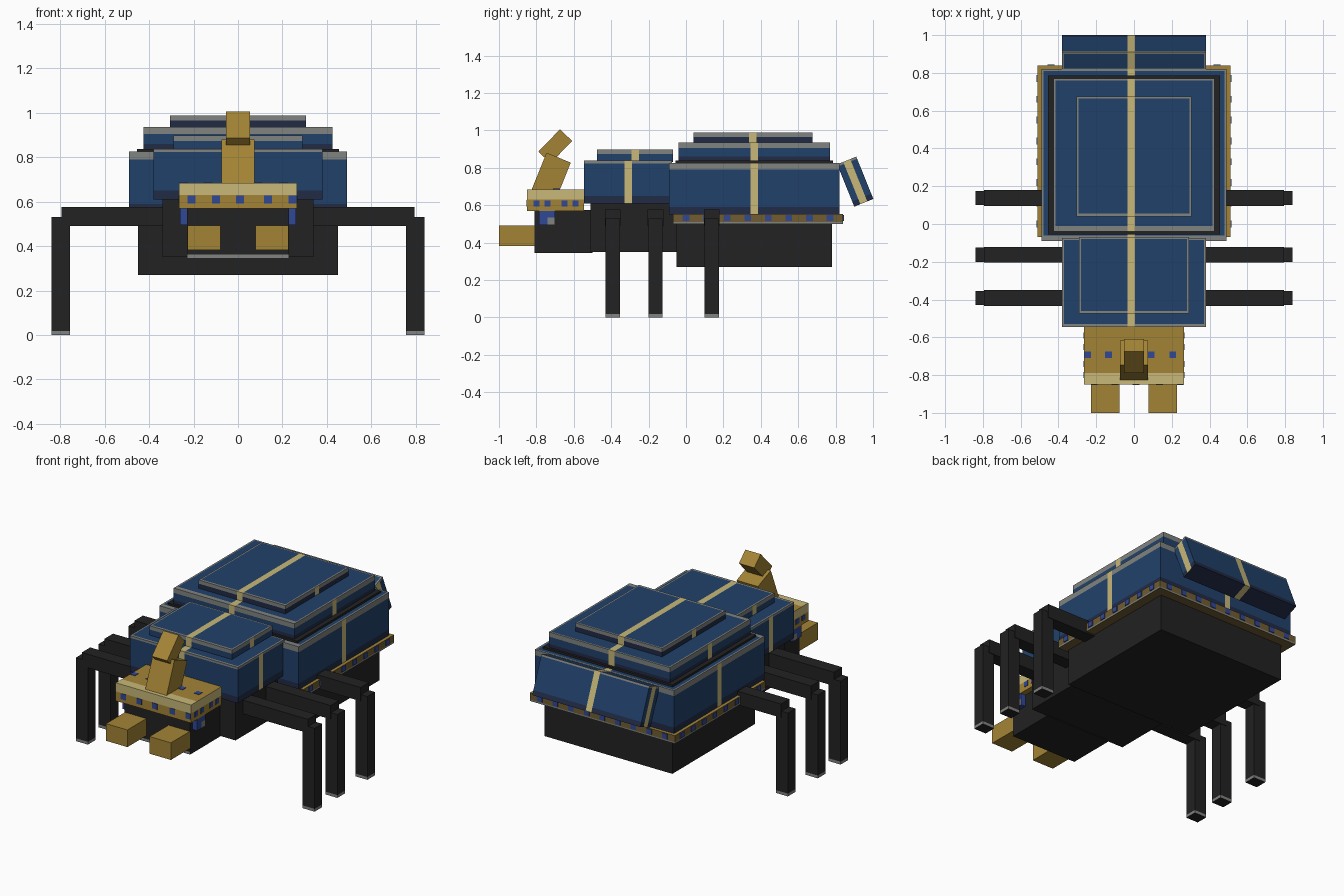
import bpy, bmesh, math
from mathutils import Matrix, Vector

if "Cube" in bpy.data.objects:
    bpy.data.objects.remove(bpy.data.objects["Cube"])


def material(name, rgb):
    m = bpy.data.materials.new(name)
    m.diffuse_color = (*rgb, 1)
    m.use_nodes = True
    m.node_tree.nodes["Principled BSDF"].inputs["Base Color"].default_value = m.diffuse_color
    return m


MATS = [material(n, c) for n, c in (
    ("blue", (0.015, 0.053, 0.145)), ("navy", (0.015, 0.024, 0.062)),
    ("grey", (0.22, 0.23, 0.215)), ("pale_gold", (0.58, 0.48, 0.19)),
    ("gold", (0.37, 0.23, 0.036)), ("brown", (0.16, 0.107, 0.032)),
    ("black", (0.016, 0.016, 0.016)), ("bright_blue", (0.03, 0.065, 0.31)))]
BLUE, NAVY, GREY, PALE, GOLD, BROWN, BLACK, BRIGHT = range(8)


def blocks(name, boxes, rule, cuts=(), tilt=0.0, at=(0, 0, 0)):
    """Boxes given as (lo, hi); cuts are (axis, value); rule(centre, normal) gives a colour."""
    bm = bmesh.new()
    for lo, hi in boxes:
        lo, hi = Vector(lo), Vector(hi)
        mat = Matrix.Translation((lo + hi) / 2) @ Matrix.Diagonal((*(hi - lo), 1))
        bmesh.ops.create_cube(bm, size=1, matrix=mat)
    for axis, value in cuts:
        p, n = Vector((0, 0, 0)), Vector((0, 0, 0))
        p[axis], n[axis] = value, 1
        bmesh.ops.bisect_plane(bm, geom=bm.verts[:] + bm.edges[:] + bm.faces[:],
                               plane_co=p, plane_no=n)
    bm.normal_update()
    for f in bm.faces:
        f.material_index = rule(f.calc_center_median(), f.normal) if callable(rule) else rule
    bm.transform(Matrix.Translation(at) @ Matrix.Rotation(math.radians(tilt), 4, 'X'))
    me = bpy.data.meshes.new(name)
    bm.to_mesh(me)
    bm.free()
    for m in MATS:
        me.materials.append(m)
    ob = bpy.data.objects.new(name, me)
    bpy.context.collection.objects.link(ob)
    return ob


def shell(name, lo, hi, trim, lower, body=BLUE, front=0.015, tilt=0.0, at=(0, 0, 0)):
    """Armour slab: grey upper trim, navy lower band, pale stripe on every side."""
    cy, cx, edge = (lo[1] + hi[1]) / 2, -0.015, 0.01
    cuts = [(0, cx - 0.02), (0, cx + 0.02), (1, cy - 0.02), (1, cy + 0.02),
            (0, lo[0] + edge), (0, hi[0] - edge), (1, lo[1] + front), (1, hi[1] - edge),
            (2, hi[2] - trim), (2, lo[2] + lower)]

    def rule(c, n):
        on_side = abs(n.x) > 0.5
        if (abs(c.y - cy) if on_side else abs(c.x - cx)) < 0.02:
            return PALE
        if n.z > 0.5:
            rim = (c.x < lo[0] + edge or c.x > hi[0] - edge
                   or c.y < lo[1] + front or c.y > hi[1] - edge)
            return GREY if rim else BLUE
        if n.z < -0.5:
            return NAVY
        if c.z > hi[2] - trim:
            return GREY
        return NAVY if c.z < lo[2] + lower else body

    return blocks(name, [(lo, hi)], rule, cuts, tilt, at)


# Dark underbody
blocks("abdomen_base", [((-0.45, -0.05, 0.27), (0.45, 0.78, 0.52))], BLACK)
blocks("thorax_base", [((-0.34, -0.51, 0.35), (0.34, -0.04, 0.625))], BLACK)
blocks("head_base", [((-0.23, -0.81, 0.345), (0.23, -0.5, 0.575))],
       lambda c, n: GREY if n.y < -0.5 and c.z < 0.362 else BLACK, [(2, 0.362)])

# Abdomen armour in tiers
shell("abdomen_shell", (-0.49, -0.09, 0.55), (0.49, 0.82, 0.825), 0.035, 0.04, front=0.03)
blocks("abdomen_gap", [((-0.455, -0.055, 0.82), (0.455, 0.785, 0.838))], BLACK)
shell("abdomen_middle_tier", (-0.425, -0.04, 0.835), (0.425, 0.77, 0.935), 0.03, 0.025, front=0.03)
shell("abdomen_top_tier", (-0.305, 0.04, 0.93), (0.305, 0.675, 0.988), 0.023, 0.01, body=NAVY)

# Thorax armour
shell("thorax_shell", (-0.38, -0.545, 0.61), (0.38, -0.075, 0.838), 0.014, 0.04)
shell("thorax_top_tier", (-0.29, -0.475, 0.83), (0.29, -0.07, 0.898), 0.024, 0.01)

# Tilted rear flap
shell("rear_flap", (-0.38, -0.055, -0.122), (0.38, 0.055, 0.122), 0.012, 0.03,
      tilt=22, at=(0, 0.905, 0.726))

# Gold rim around the abdomen
blocks("abdomen_rim", [((-0.51, -0.07, 0.5), (0.51, 0.84, 0.552))],
       lambda c, n: GOLD if n.z > 0.5 else BROWN if n.z < -0.5 else
       GREY if c.z < 0.51 else BROWN, [(2, 0.51)])
studs = []
for i in range(8):
    y = 0.0 + 0.11 * i
    for s in (-1, 1):
        studs.append(((s * 0.512 - 0.003, y - 0.018, 0.515), (s * 0.512 + 0.003, y + 0.018, 0.548)))
for i in range(9):
    x = -0.44 + 0.11 * i
    studs.append(((x - 0.018, 0.839, 0.515), (x + 0.018, 0.844, 0.548)))
blocks("rim_studs", studs, BRIGHT)


# Head brow with pale leading edge
def brow_rule(c, n):
    if n.z > 0.5:
        return PALE if c.y < -0.79 else GOLD
    return PALE if abs(n.z) < 0.5 and c.z > 0.63 else GOLD


blocks("head_brow", [((-0.265, -0.85, 0.57), (0.265, -0.545, 0.685))], brow_rule,
       [(1, -0.79), (2, 0.63)])
studs = []
for x in (-0.21, -0.1, 0.01, 0.135, 0.245):
    studs.append(((x - 0.018, -0.853, 0.592), (x + 0.018, -0.848, 0.628)))
for y in (-0.8, -0.74, -0.65, -0.59):
    for s in (-1, 1):
        studs.append(((s * 0.265 - 0.003, y - 0.016, 0.594), (s * 0.265 + 0.003, y + 0.016, 0.626)))
for x in (-0.245, -0.135, 0.09, 0.205):
    studs.append(((x - 0.018, -0.71, 0.683), (x + 0.018, -0.675, 0.688)))
blocks("brow_studs", studs, BRIGHT)

# Front horn in two segments
blocks("horn_lower", [((-0.075, -0.07, -0.13), (0.075, 0.07, 0.11))], GOLD,
       tilt=-22, at=(0, -0.722, 0.752))
blocks("horn_tip", [((-0.054, -0.045, -0.083), (0.054, 0.045, 0.083))], GOLD,
       tilt=-44, at=(0, -0.699, 0.915))

# Eyes, mandibles and legs on both sides
for s, side in ((-1, "left"), (1, "right")):
    def pair(x0, x1, y0, y1, z0, z1):
        a, b = sorted((s * x0, s * x1))
        return (a, y0, z0), (b, y1, z1)

    blocks(side + "_eye", [pair(0.225, 0.262, -0.785, -0.7, 0.495, 0.57)],
           lambda c, n: GREY if c.y > -0.74 and c.z < 0.535 and abs(n.x) > 0.5 else BRIGHT,
           [(1, -0.74), (2, 0.535)])
    blocks(side + "_mandible", [pair(0.078, 0.228, -1.0, -0.8, 0.383, 0.492)], GOLD)
    for y, place in ((-0.392, "front"), (-0.163, "middle"), (0.138, "rear")):
        blocks(f"{side}_{place}_upper_leg", [pair(0.3, 0.795, y - 0.042, y + 0.042, 0.49, 0.577)], BLACK)
        blocks(f"{side}_{place}_lower_leg", [pair(0.755, 0.84, y - 0.038, y + 0.038, 0, 0.53)],
               lambda c, n: GREY if c.z < 0.018 and abs(n.z) < 0.5 else BLACK, [(2, 0.018)])
